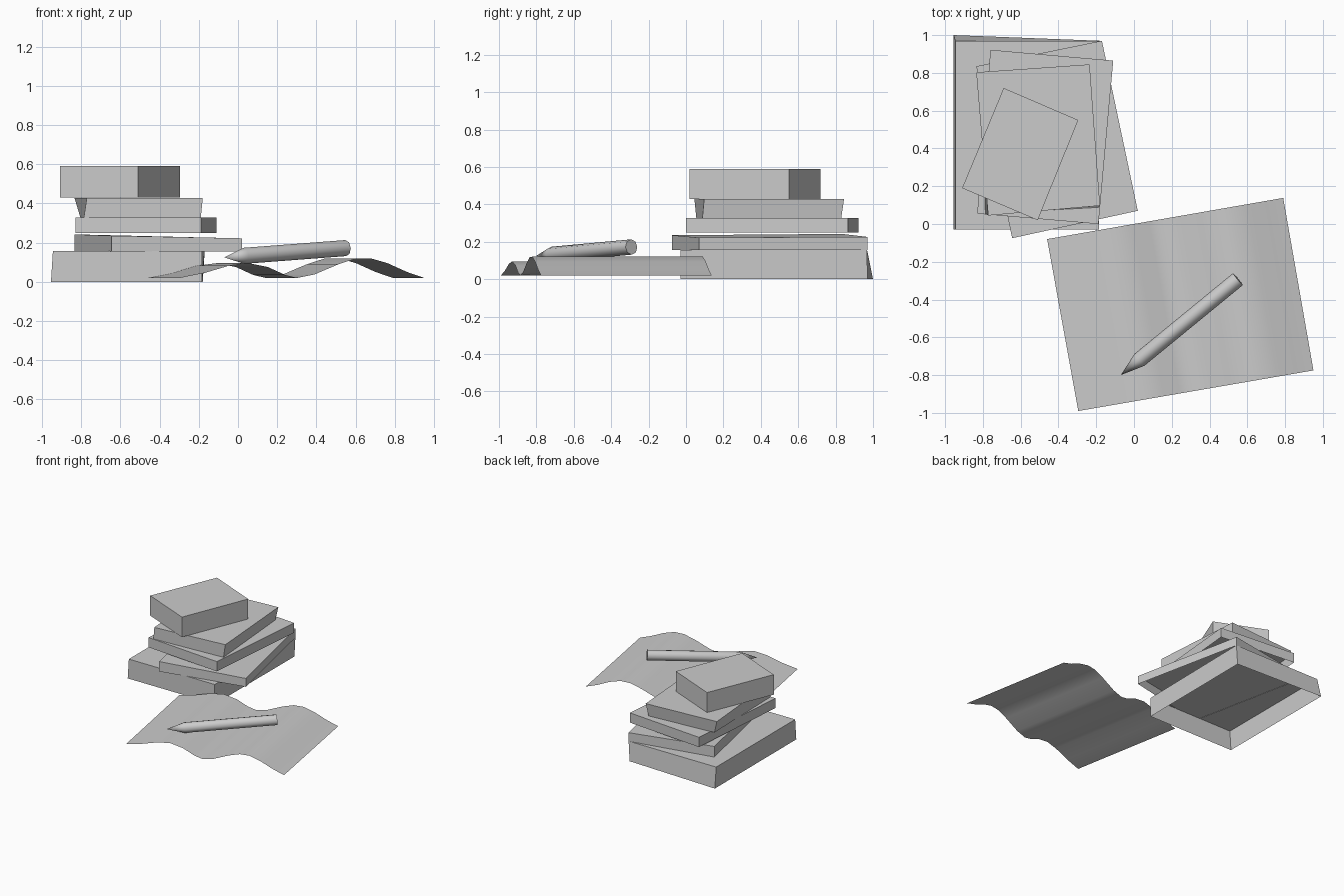
import bpy
import bmesh
import math
from mathutils import Vector

if "Cube" in bpy.data.objects:
    bpy.data.objects.remove(bpy.data.objects["Cube"], do_unlink=True)

grey = bpy.data.materials.new("plain_grey")
grey.use_nodes = True
colour = (0.6, 0.6, 0.6, 1)
grey.diffuse_color = colour
grey.node_tree.nodes["Principled BSDF"].inputs["Base Color"].default_value = colour


def finish(bm, name, outward=True):
    if outward:
        bmesh.ops.recalc_face_normals(bm, faces=bm.faces)
    mesh = bpy.data.meshes.new(name)
    bm.to_mesh(mesh)
    bm.free()
    mesh.materials.append(grey)
    obj = bpy.data.objects.new(name, mesh)
    bpy.context.collection.objects.link(obj)
    return obj


def smooth(obj, degrees):
    bpy.ops.object.select_all(action="DESELECT")
    obj.select_set(True)
    bpy.context.view_layer.objects.active = obj
    bpy.ops.object.shade_smooth_by_angle(angle=math.radians(degrees))


def book(name, base, low, lid, high):
    """Box without a floor: base and lid outlines run counter-clockwise."""
    bm = bmesh.new()
    heights = high if isinstance(high, tuple) else (high,) * 4
    bottom = [bm.verts.new((x, y, low)) for x, y in base]
    top = [bm.verts.new((x, y, z)) for (x, y), z in zip(lid, heights)]
    bm.faces.new(top)
    for i in range(4):
        j = (i + 1) % 4
        bm.faces.new((bottom[i], bottom[j], top[j], top[i]))
    return finish(bm, name, outward=False)


# Stack of books, from the bottom up
book("bottom_book",
     [(-0.955, -0.03), (-0.185, -0.03), (-0.18, 0.97), (-0.955, 1.0)], 0,
     [(-0.945, -0.03), (-0.185, -0.03), (-0.17, 0.968), (-0.945, 0.968)], 0.157)
second = [(-0.645, -0.075), (0.02, 0.07), (-0.17, 0.97), (-0.835, 0.835)]
book("second_book", second, 0.155, second, (0.235, 0.222, 0.226, 0.242))
third = [(-0.83, 0.055), (-0.188, 0), (-0.11, 0.865), (-0.76, 0.922)]
book("third_book", third, 0.25, third, 0.328)
book("fourth_book",
     [(-0.787, 0.055), (-0.19, 0.088), (-0.25, 0.83), (-0.805, 0.79)], 0.328,
     [(-0.772, 0.045), (-0.18, 0.097), (-0.235, 0.845), (-0.835, 0.803)], 0.428)
fifth = [(-0.51, 0.02), (-0.295, 0.55), (-0.69, 0.72), (-0.91, 0.19)]
book("top_book", fifth, 0.43, fifth, 0.59)

# Wavy sheet of paper: one profile swept from front edge to back edge
profile = [(0, 0.02), (0.1, 0.045), (0.2, 0.082), (0.28, 0.095), (0.36, 0.075),
           (0.43, 0.035), (0.48, 0.02), (0.55, 0.037), (0.65, 0.09),
           (0.72, 0.118), (0.78, 0.12), (0.85, 0.095), (0.93, 0.05), (1, 0.02)]
front = Vector((-0.295, -0.99)), Vector((0.95, -0.775))
back = Vector((-0.46, -0.08)), Vector((0.79, 0.138))
bm = bmesh.new()
rows = []
for k in range(5):
    left, right = (f.lerp(b, k / 4) for f, b in zip(front, back))
    rows.append([bm.verts.new((*left.lerp(right, u), z)) for u, z in profile])
for r0, r1 in zip(rows, rows[1:]):
    for i in range(len(profile) - 1):
        bm.faces.new((r0[i], r0[i + 1], r1[i + 1], r1[i]))
smooth(finish(bm, "paper_sheet", outward=False), 60)

# Pencil: pointed shaft with a flat end
tip = Vector((-0.07, -0.8, 0.125))
end = Vector((0.55, -0.292, 0.172))
axis = end - tip
turn = axis.to_track_quat("Z", "Y")
bm = bmesh.new()
point = bm.verts.new(tip)
rings = []
for t in (0.16, 1):
    rings.append([bm.verts.new(tip + axis * t + turn @ Vector(
        (0.041 * math.cos(a), 0.041 * math.sin(a), 0)))
        for a in (math.tau * i / 8 for i in range(8))])
for i in range(8):
    j = (i + 1) % 8
    bm.faces.new((point, rings[0][i], rings[0][j]))
    bm.faces.new((rings[0][i], rings[1][i], rings[1][j], rings[0][j]))
bm.faces.new(rings[1])
smooth(finish(bm, "pencil"), 60)
